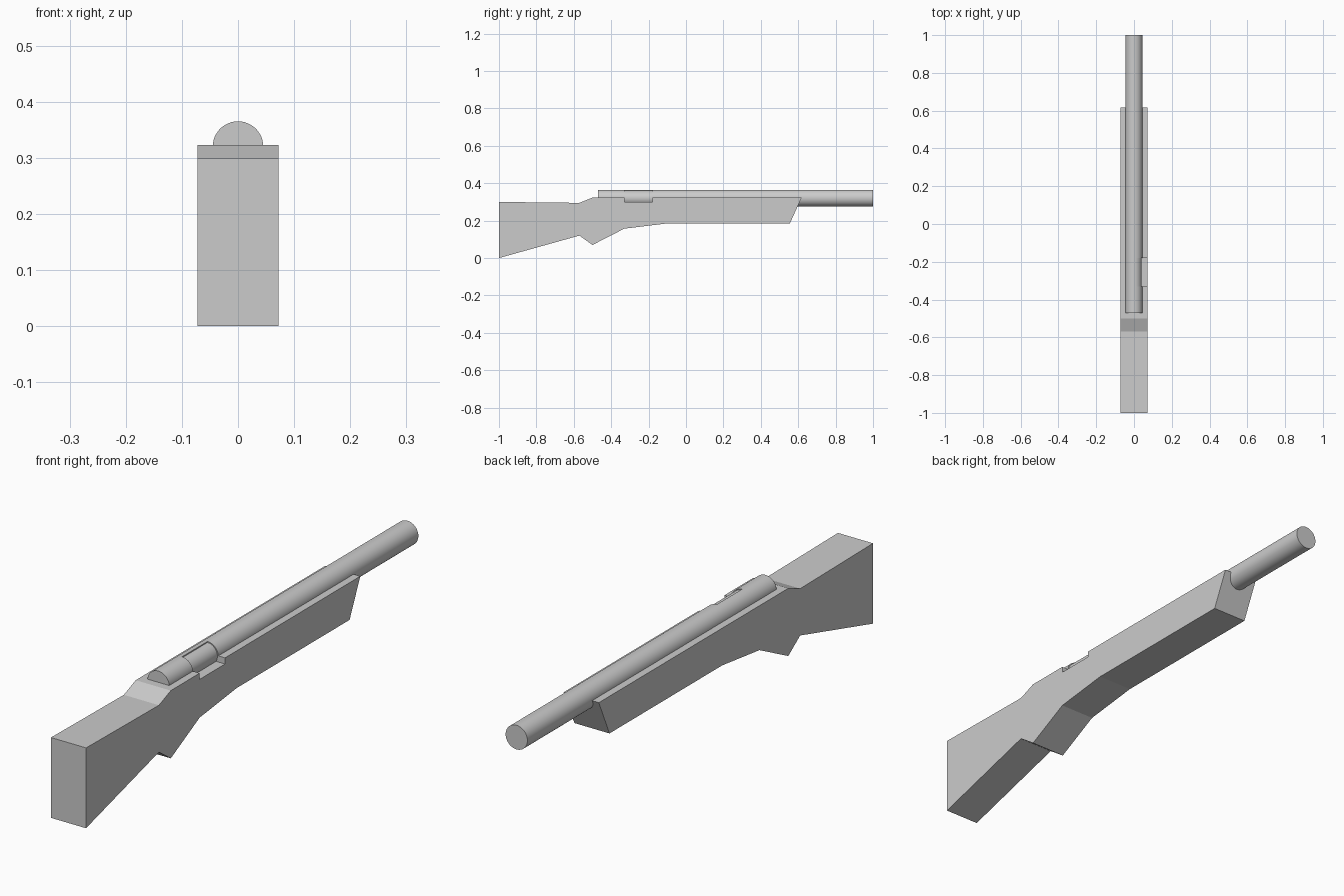
import bpy, bmesh, math
from mathutils import Matrix, Vector

old = bpy.data.objects.get("Cube")
if old:
    bpy.data.objects.remove(old, do_unlink=True)

HALF = 0.0725              # half width of the stock
AXIS_Z = 0.32              # height of the barrel axis
PORT = (-0.33, -0.18)      # start and end of the loading port

grey = bpy.data.materials.new("plain_grey")
grey.use_nodes = True
colour = (0.6, 0.6, 0.6, 1)
grey.diffuse_color = colour
grey.node_tree.nodes["Principled BSDF"].inputs["Base Color"].default_value = colour


def add_object(name, bm):
    bmesh.ops.recalc_face_normals(bm, faces=bm.faces)
    mesh = bpy.data.meshes.new(name)
    bm.to_mesh(mesh)
    bm.free()
    mesh.materials.append(grey)
    obj = bpy.data.objects.new(name, mesh)
    bpy.context.collection.objects.link(obj)
    return obj


def rod(name, start, end, radius):
    """Closed cylinder along y."""
    bm = bmesh.new()
    place = Matrix.Translation((0, (start + end) / 2, AXIS_Z)) @ Matrix.Rotation(math.pi / 2, 4, "X")
    bmesh.ops.create_cone(bm, cap_ends=True, segments=48, radius1=radius,
                          radius2=radius, depth=end - start, matrix=place)
    return add_object(name, bm)


def box(name, low, high):
    bm = bmesh.new()
    low, high = Vector(low), Vector(high)
    place = Matrix.Translation((low + high) / 2) @ Matrix.Diagonal((*(high - low), 1))
    bmesh.ops.create_cube(bm, size=1, matrix=place)
    return add_object(name, bm)


def cut(obj, cutter):
    mod = obj.modifiers.new("port_cut", "BOOLEAN")
    mod.operation = "DIFFERENCE"
    mod.solver = "EXACT"
    mod.object = cutter


# Stock: side profile (y, z) extruded across the width
profile = [(-1, 0), (-0.57, 0.12), (-0.5, 0.07), (-0.33, 0.157), (-0.11, 0.184),
           (0.555, 0.184), (0.618, 0.323), (-0.5, 0.323), (-0.57, 0.295),
           (-0.75, 0.297), (-1, 0.3)]
bm = bmesh.new()
side = bm.faces.new([bm.verts.new((-HALF, y, z)) for y, z in profile])
extruded = bmesh.ops.extrude_face_region(bm, geom=[side])["geom"]
bmesh.ops.translate(bm, vec=(2 * HALF, 0, 0),
                    verts=[v for v in extruded if isinstance(v, bmesh.types.BMVert)])
stock = add_object("stock", bm)

# Barrel and the bolt seen through the port
barrel = rod("barrel", -0.47, 1, 0.045)
bolt = rod("bolt", PORT[0] - 0.02, PORT[1] + 0.02, 0.041)

# Loading port cut through the left side of barrel and stock
port = box("port_cutter", (0, PORT[0], 0.3), (0.1, PORT[1], 0.4))
port.hide_render = True
port.hide_set(True)
port.display_type = "WIRE"
cut(stock, port)
cut(barrel, port)

for obj in (barrel, bolt):
    bpy.ops.object.select_all(action="DESELECT")
    obj.select_set(True)
    bpy.context.view_layer.objects.active = obj
    bpy.ops.object.shade_smooth_by_angle(angle=math.radians(30))
